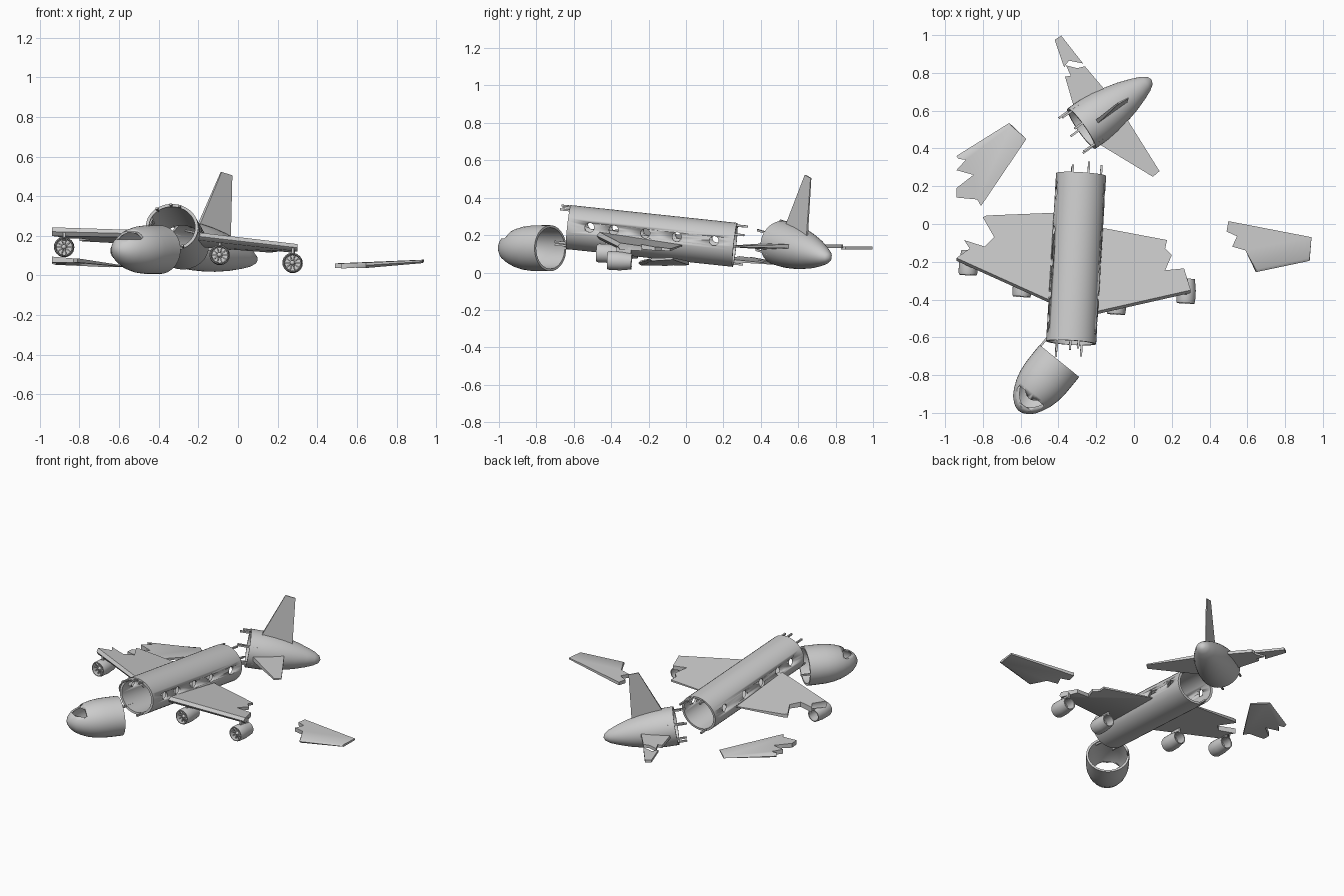
import bpy, bmesh, math
from mathutils import Vector, Matrix

if "Cube" in bpy.data.objects:
    bpy.data.objects.remove(bpy.data.objects["Cube"])

hull = bpy.data.materials.new("bare_grey")
hull.diffuse_color = (0.6, 0.6, 0.6, 1)
hull.use_nodes = True
hull.node_tree.nodes["Principled BSDF"].inputs["Base Color"].default_value = hull.diffuse_color


def finish(name, bm, frame=Matrix(), angle=35):
    bmesh.ops.recalc_face_normals(bm, faces=bm.faces)
    me = bpy.data.meshes.new(name)
    bm.to_mesh(me)
    bm.free()
    me.materials.append(hull)
    me.shade_smooth()
    me.set_sharp_from_angle(angle=math.radians(angle))
    ob = bpy.data.objects.new(name, me)
    ob.matrix_world = frame
    bpy.context.collection.objects.link(ob)
    return ob


def make_frame(start, end, roll=0.0):
    """Local y runs from start to end, local z points up."""
    y = (Vector(end) - Vector(start)).normalized()
    x = y.cross(Vector((0, 0, 1))).normalized()
    z = x.cross(y)
    m = Matrix((x, y, z)).transposed().to_4x4()
    return Matrix.Translation(start) @ m @ Matrix.Rotation(roll, 4, 'Y')


def lathe(name, profile, frame, squash=1.0, sides=36, closed=False, angle=35):
    """Spin (distance, radius) points round local y; closed joins last ring to first."""
    bm = bmesh.new()
    rings = []
    for s, r in profile:
        if r == 0:
            rings.append([bm.verts.new((0, s, 0))] * sides)
        else:
            rings.append([bm.verts.new((r * math.cos(a), s, r * squash * math.sin(a)))
                          for a in (2 * math.pi * i / sides for i in range(sides))])
    pairs = list(zip(rings, rings[1:])) + ([(rings[-1], rings[0])] if closed else [])
    for a, b in pairs:
        for i in range(sides):
            j = (i + 1) % sides
            face = list(dict.fromkeys((a[i], a[j], b[j], b[i])))
            if len(face) > 2:
                bm.faces.new(face)
    return finish(name, bm, frame, angle)


def shell(name, outer, wall, frame, squash):
    """Hollow body, open at the first ring and closed at the tip."""
    inner = [(s, r - wall) for s, r in outer if r > wall * 1.5]
    inner.append((outer[-1][0] - wall, 0))
    return lathe(name, outer[::-1] + inner, frame, squash)


def cut(target, cutters):
    for c in cutters:
        c.hide_render = True
        c.hide_viewport = True
        c.display_type = 'WIRE'
        m = target.modifiers.new("opening", 'BOOLEAN')
        m.object, m.operation, m.solver = c, 'DIFFERENCE', 'EXACT'


def slab(name, outline, plane, thick, lead=0, nudge=(0, 0.015)):
    """Thin panel on a sloped plane; the first 'lead' points get a rounded edge."""
    bm = bmesh.new()
    rows = [[], [], []]
    for i, (x, y) in enumerate(outline):
        z = plane[0] + plane[1] * x + plane[2] * y
        h = max(0.003, thick[0] + thick[1] * x + thick[2] * y)
        dx, dy = nudge if i < lead else (0, 0)
        for row, k in zip(rows, (-1, 0, 1)):
            row.append(bm.verts.new((x + abs(k) * dx, y + abs(k) * dy, z + k * h)))
    n = len(outline)
    bm.faces.new(rows[0][::-1])
    bm.faces.new(rows[2])
    for a, b in zip(rows, rows[1:]):
        for i in range(n):
            j = (i + 1) % n
            bm.faces.new((a[i], a[j], b[j], b[i]))
    return finish(name, bm, angle=50)


def box(name, size, centre, frame):
    bm = bmesh.new()
    bmesh.ops.create_cube(bm, size=1)
    bmesh.ops.scale(bm, vec=size, verts=bm.verts)
    bmesh.ops.translate(bm, vec=centre, verts=bm.verts)
    return finish(name, bm, frame)


def rods(name, frame, radius, squash, spec):
    """Bent stringers poking out of a torn rim: (angle in degrees, from, to)."""
    for deg, s0, s1 in spec:
        a = math.radians(deg)
        p = Vector((radius * math.cos(a), s0, radius * squash * math.sin(a)))
        q = Vector((p.x, s1, p.z))
        box(name, (0.011, abs(s1 - s0), 0.011), (p + q) / 2, frame)


# Middle fuselage tube with five round windows through both sides
f0, f1 = (-0.333, -0.628, 0.243), (-0.28, 0.262, 0.148)
body = make_frame(f0, f1, 0.06)
length = (Vector(f1) - Vector(f0)).length
tube = lathe("fuselage", [(0, .133), (length, .133), (length, .117), (0, .117)],
             body, 0.89, closed=True)
windows = []
for s in (.12, .25, .42, .59, .79):
    spin = body @ Matrix.Translation((-0.2, s, 0.018)) @ Matrix.Rotation(-math.pi / 2, 4, 'Z')
    windows.append(lathe("window_cutter", [(0, 0), (0, .025), (.4, .025), (.4, 0)], spin, sides=16))
cut(tube, windows)
rods("front_stringer", body, .124, .89, [(95, .06, -.05), (130, .06, -.06), (75, .06, -.04),
                                         (235, .06, -.07), (-60, .06, -.06)])
rods("rear_stringer", body, .124, .89, [(115, length - .06, length + .04), (75, length - .06, length + .06),
                                        (35, length - .06, length + .05), (250, length - .06, length + .05)])

# Nose section with open windscreen
nose_frame = make_frame((-0.395, -0.725, 0.13), (-0.605, -0.985, 0.13))
nose = shell("nose", [(0, .135), (.06, .135), (.12, .134), (.17, .128), (.22, .115), (.265, .095),
                      (.3, .073), (.325, .045), (.338, .02), (.341, 0)], .014, nose_frame, .91)
cut(nose, [box("windscreen_cutter", (.165, .2, .038), (0, .335, .071), nose_frame)])
rods("nose_stringer", nose_frame, .127, .91, [(0, .05, -.06)])

# Tail cone, pitched down
tail_frame = make_frame((-0.278, 0.505, 0.158), (0.1, 0.77, 0.075))
shell("tail_cone", [(0, .13), (.08, .129), (.15, .122), (.22, .11), (.3, .09), (.37, .066),
                    (.42, .045), (.45, .024), (.46, 0)], .014, tail_frame, .93)
rods("tail_stringer", tail_frame, .122, .93, [(150, .05, -.06), (100, .05, -.05), (30, .05, -.07),
                                              (-25, .05, -.06), (200, .05, -.06), (-90, .05, -.05)])

# Upright fin: tapered blade from four edge points
fin = bmesh.new()
side = Vector((-0.577, 0.817, 0)) * 0.011
corners = [((-.205, .535, .24), 1), ((-.04, .645, .15), .5), ((-.03, .668, .505), .25), ((-.085, .638, .522), .4)]
left = [fin.verts.new(Vector(p) + side * k) for p, k in corners]
right = [fin.verts.new(Vector(p) - side * k) for p, k in corners]
fin.faces.new(left)
fin.faces.new(right[::-1])
for i in range(4):
    j = (i + 1) % 4
    fin.faces.new((left[i], right[i], right[j], left[j]))
finish("tail_fin", fin)

# Main wings, torn at the tips
tilt = (0.131, -0.073, -0.109)
slab("left_wing", [(-.43, -.425), (-.94, -.195), (-.87, -.13), (-.9, -.085), (-.79, -.12),
                   (-.74, -.07), (-.8, .035), (-.78, .045), (-.41, .06)],
     tilt, (-.0041, -.0214, -.03), 2)
slab("right_wing", [(.3, -.365), (-.2, -.478), (-.17, -.02), (.175, -.085), (.165, -.13),
                    (.2, -.165), (.165, -.245), (.265, -.235)],
     (0.127, -0.09, -0.109), (.002, .006, -.04), 2)

# Tailplanes and the snapped-off tip
slab("left_tailplane", [(-.31, .59), (-.365, .78), (-.335, .785), (-.36, .84), (-.3, .825), (-.26, .835), (-.12, .67)],
     (.14, 0, 0), (.01, 0, 0))
slab("right_tailplane", [(-.18, .42), (.1, .25), (.135, .28), (-.04, .56)], (.14, 0, 0), (.009, -.04, 0))
slab("tailplane_tip", [(-.37, .83), (-.42, .975), (-.385, .997), (-.27, .85), (-.345, .865)],
     (.13, 0, 0), (.008, 0, 0))

# Detached wing tips on the ground
slab("left_wing_tip", [(-.94, .36), (-.66, .535), (-.57, .45), (-.81, .095), (-.83, .13), (-.94, .14),
                       (-.94, .19), (-.85, .26), (-.94, .285), (-.89, .34)],
     (.04, -.05, -.05), (-.018, -.035, 0), 2, (.01, -.015))
slab("right_wing_tip", [(.93, -.195), (.645, -.255), (.59, -.14), (.52, -.12), (.545, -.065),
                        (.49, -.04), (.5, .015), (.94, -.07)],
     (.02, .06, .03), (.019, -.016, -.02), 2)

# Engines: hollow nacelle, hub, fan blades and pylon
for x, y, z in ((-.88, -.27, .145), (-.595, -.385, .125), (-.095, -.478, .105), (.273, -.42, .065)):
    pod = Matrix.Translation((x, y, z)) @ Matrix.Rotation(-0.06, 4, 'Z') @ Matrix.Rotation(-0.05, 4, 'X')
    lathe("engine_nacelle", [(0, .046), (.012, .05), (.07, .05), (.13, .042), (.13, .036), (.03, .04),
                             (0, .042)], pod, sides=24, closed=True)
    lathe("engine_core", [(.005, 0), (.02, .012), (.05, .014), (.05, .041), (.06, .041), (.06, 0)], pod, sides=24)
    for k in range(10):
        turn = pod @ Matrix.Rotation(k * math.pi / 5, 4, 'Y')
        box("fan_blade", (.034, .012, .006), (.025, .026, 0), turn)
    box("engine_pylon", (.012, .08, .04), (0, .085, .055), pod)
